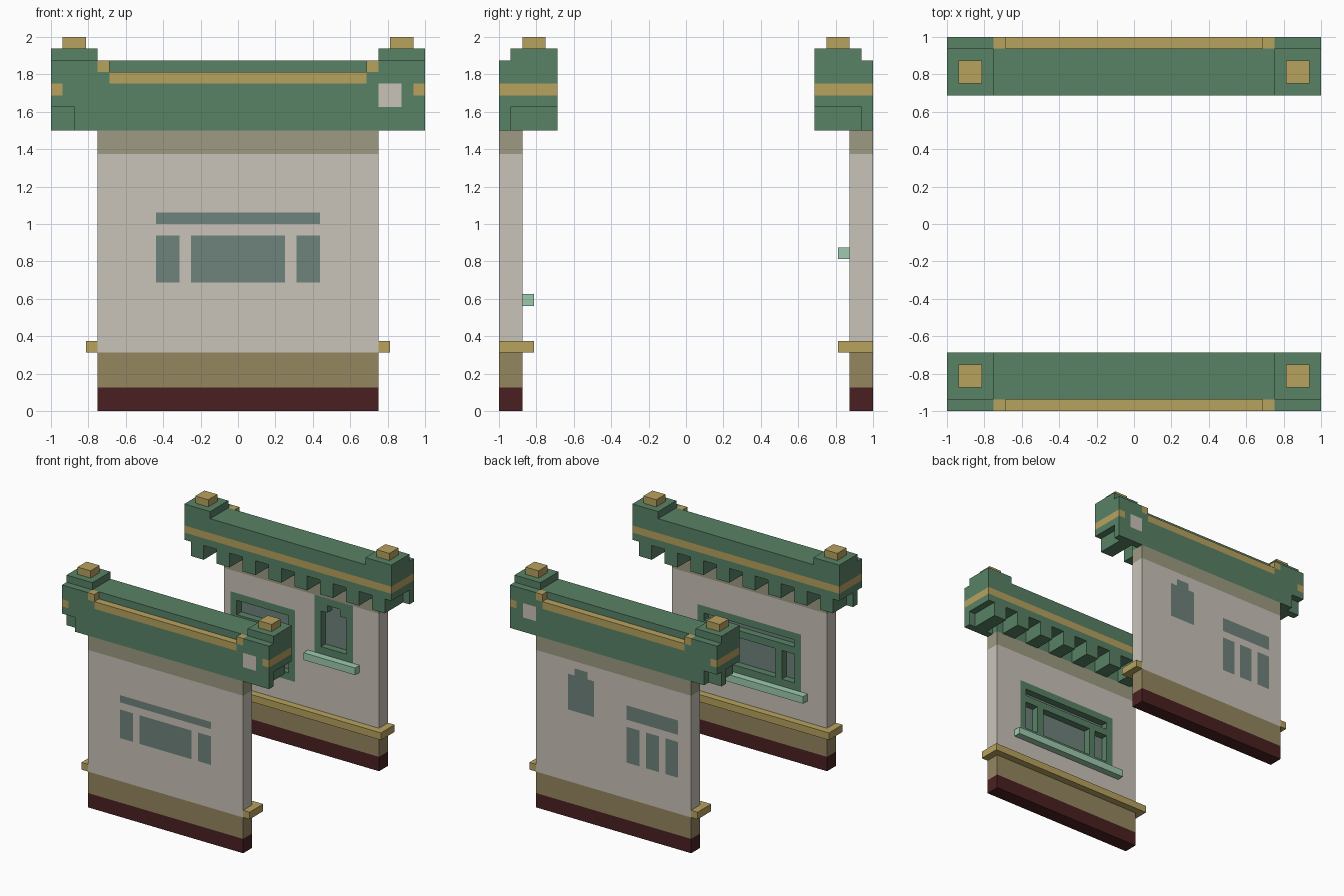
import bpy

if "Cube" in bpy.data.objects:
    bpy.data.objects.remove(bpy.data.objects["Cube"])

U = 1 / 16  # one modelling unit


def lin(c):
    c /= 255
    return c / 12.92 if c <= 0.04045 else ((c + 0.055) / 1.055) ** 2.4


COLORS = {
    "green": (88, 130, 102), "gold": (184, 162, 95), "stone": (201, 196, 185),
    "olive": (148, 134, 95), "maroon": (74, 32, 33), "band": (157, 155, 130),
    "glass": (110, 130, 123), "pale_green": (157, 202, 174),
}
NAMES = list(COLORS)
MATS = []
for n, rgb in COLORS.items():
    m = bpy.data.materials.new(n)
    m.diffuse_color = (*[lin(c) for c in rgb], 1)
    m.use_nodes = True
    m.node_tree.nodes["Principled BSDF"].inputs["Base Color"].default_value = m.diffuse_color
    MATS.append(m)


def solid(name, side, boxes):
    """Merge boxes (colour, x0, x1, d0, d1, z0, z1) into one skin; later boxes
    replace earlier ones, None cuts. d is depth inward from the outer face."""
    cuts = [sorted({b[i] for b in boxes} | {b[i + 1] for b in boxes}) for i in (1, 3, 5)]
    cells = {}
    for i in range(len(cuts[0]) - 1):
        for j in range(len(cuts[1]) - 1):
            for k in range(len(cuts[2]) - 1):
                c = [(cuts[a][n] + cuts[a][n + 1]) / 2 for a, n in enumerate((i, j, k))]
                for b in boxes:
                    if all(b[1 + 2 * a] < c[a] < b[2 + 2 * a] for a in range(3)):
                        cells[i, j, k] = b[0]
    verts, faces, mats = {}, [], []
    for cell, col in cells.items():
        if col is None:
            continue
        for a in range(3):
            for s in (0, 1):
                nb = list(cell)
                nb[a] += 1 if s else -1
                if cells.get(tuple(nb)) is not None:
                    continue
                f = []
                for p, q in ((0, 0), (1, 0), (1, 1), (0, 1)):
                    o = list(cell)
                    o[a] += s
                    o[(a + 1) % 3] += p
                    o[(a + 2) % 3] += q
                    f.append(verts.setdefault(tuple(o), len(verts)))
                # the back wall is mirrored, so its winding is flipped
                faces.append(f if (s == 1) == (side < 0) else f[::-1])
                mats.append(NAMES.index(col))
    pts = [(cuts[0][i] * U, side * (16 - cuts[1][j]) * U, cuts[2][k] * U) for i, j, k in verts]
    me = bpy.data.meshes.new(name)
    me.from_pydata(pts, [], faces)
    for m in MATS:
        me.materials.append(m)
    me.polygons.foreach_set("material_index", mats)
    me.update()
    ob = bpy.data.objects.new(name, me)
    bpy.context.collection.objects.link(ob)


def both(col, x0, x1, *rest):
    """The same box on the right and left ends."""
    return [(col, x0, x1, *rest), (col, -x1, -x0, *rest)]


def pane(x0, x1, z0, z1):
    """Glass flush with the outer face, recessed on the inner face."""
    return [("glass", x0, x1, 0, 1, z0, z1), (None, x0, x1, 1, 2, z0, z1)]


# Windows: green surround on the inner face, then the panes
wide = [("green", -8, 8, 1, 2, 10, 18)]
for p in ((-7, 7, 16, 17), (-4, 4, 11, 15), (-7, -5, 11, 15), (5, 7, 11, 15)):
    wide += pane(*p)
pair = [("green", -11, -1, 1, 2, 9, 19), ("green", 2, 8, 1, 2, 14, 22)]
for p in ((-10, -2, 16, 18), (-10, -8, 10, 15), (-7, -5, 10, 15), (-4, -2, 10, 15),
          (3, 7, 15, 20), (4, 6, 20, 21)):
    pair += pane(*p)

for label, side, windows, sill in (("front", -1, wide, (-9, 9, 2, 3, 9, 10)),
                                   ("back", 1, pair, (1, 9, 2, 3, 13, 14))):
    # Wall with coloured courses
    solid(label + "_wall", side, [
        ("maroon", -12, 12, 0, 2, 0, 2), ("olive", -12, 12, 0, 2, 2, 5),
        ("stone", -12, 12, 0, 2, 5, 22), ("band", -12, 12, 0, 2, 22, 24)] + windows)
    solid(label + "_window_sill", side, [("pale_green", *sill)])
    # Ledge wrapping the inner face and both ends
    solid(label + "_ledge", side, [("gold", -13, 13, 2, 3, 5, 6)]
          + both("gold", 12, 13, 0, 2, 5, 6))
    # Cornice: body, gold trim, patch, stripe, raised ends
    cornice = [("green", -16, 16, 0, 5, 26, 30), (None, -11, 11, 0, 1, 29, 30),
               ("gold", -11, 11, 0, 1, 28, 29), ("stone", 12, 14, 0, 1, 26, 28),
               ("gold", -16, 16, 4, 5, 27, 28)]
    cornice += both("gold", 11, 12, 0, 1, 29, 30)
    cornice += both("gold", 15, 16, 0, 5, 27, 28)
    cornice += both("green", 12, 16, 1, 5, 30, 31)
    # Lower fascia and the row of teeth
    cornice += [("green", -14, 16, 0, 1, 24, 26), ("green", -12, 12, 0, 2, 24, 26),
                ("green", -16, -14, 1, 2, 24, 26)]
    cornice += [("green", x, x + 2, 1, 5, 24, 26) for x in range(-15, 15, 4)]
    solid(label + "_cornice", side, cornice)
    # Caps on the raised ends
    solid(label + "_end_caps", side, both("gold", 13, 15, 2, 4, 31, 32))
